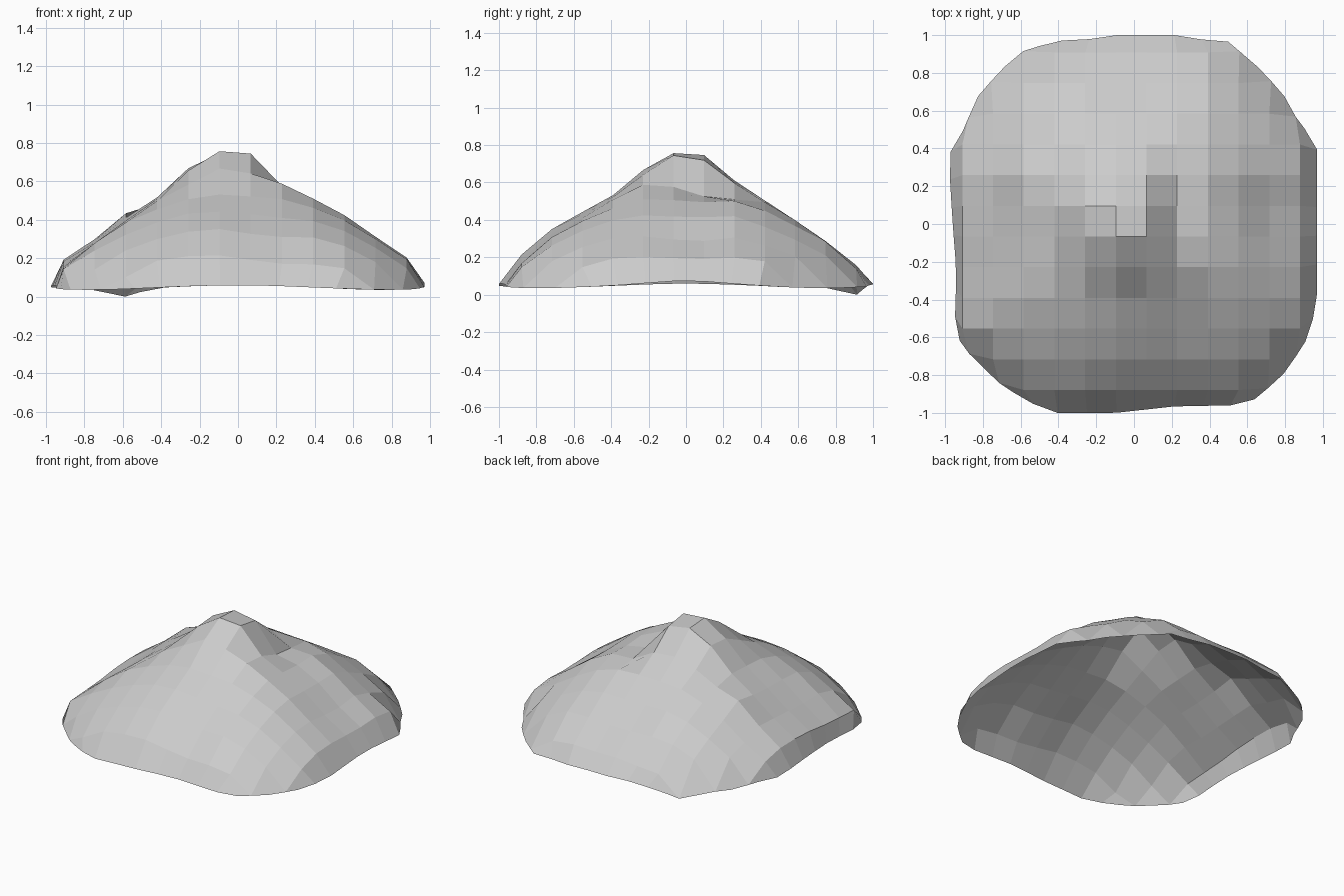
import bpy, bmesh, math

if "Cube" in bpy.data.objects:
    bpy.data.objects.remove(bpy.data.objects["Cube"])

# Ground outline, counter-clockwise from +x
OUTLINE = [(.97, 0), (.97, .42), (.86, .56), (.81, .66), (.68, .81), (.50, .965),
           (.37, .975), (.22, 1), (-.1, 1), (-.26, .975), (-.42, .97), (-.6, .91),
           (-.71, .81), (-.84, .66), (-.9, .5), (-.97, .42), (-.975, .25), (-.96, 0),
           (-.94, -.25), (-.95, -.58), (-.87, -.69), (-.7, -.855), (-.55, -.945),
           (-.42, -1), (-.1, -1), (.22, -.965), (.53, -.96), (.63, -.935),
           (.78, -.81), (.9, -.64), (.94, -.54), (.97, -.39)]
# Height against fraction of the distance to the outline
PROFILE = [(0, .765), (.12, .75), (.25, .625), (.41, .52), (.57, .43),
           (.73, .325), (.88, .21), (.94, .14), (1, .05)]
# Local bumps and hollows: x, y, height, radius
BUMPS = [(.225, .15, -.12, .14), (.25, -.07, -.05, .12), (-.27, .02, .085, .12),
         (-.59, .26, .03, .12), (.4, .3, .03, .12), (.3, -.5, -.02, .15),
         (-.05, -.23, .03, .1), (-.1, -.72, .02, .15), (0, .74, -.035, .25),
         (.74, .05, -.03, .2)]
STEP = .1625


def reach(x, y):
    """Distance from the centre to the outline in the direction (x, y)."""
    r = math.hypot(x, y)
    dx, dy = x / r, y / r
    for (ax, ay), (bx, by) in zip(OUTLINE, OUTLINE[1:] + OUTLINE[:1]):
        ca, cb = dx * ay - dy * ax, dx * by - dy * bx
        if ca <= 0 < cb and dx * (ax + bx) + dy * (ay + by) > 0:
            k = ca / (ca - cb)
            return math.hypot(ax + k * (bx - ax), ay + k * (by - ay))
    return 1


def height(t):
    for (a, ha), (b, hb) in zip(PROFILE, PROFILE[1:]):
        if t <= b:
            return ha + (hb - ha) * (t - a) / (b - a)
    return PROFILE[-1][1]


# Grid sheet, clamped to the outline and raised into a mound, open underneath
bm = bmesh.new()
grid, rim = {}, set()
for i in range(14):
    for j in range(14):
        x, y = (i - 6.5) * STEP - .015, (j - 6.5) * STEP + .015
        full, r = reach(x, y), math.hypot(x, y)
        t = r / full
        if t > .975:
            x, y = x * full / r, y * full / r
            z = .05 + .012 * math.cos(4 * math.atan2(y, x))
            z += .015 * math.exp(-((x - .97) ** 2 + y ** 2) / .06)
            z -= .04 * math.exp(-((x + .6) ** 2 + (y - .91) ** 2) / .012)
            rim.add((i, j))
        else:
            z = height(t)
            # the west and east shoulders stay fuller close to the rim
            z += max(0, math.cos(2 * math.atan2(y, x))) * max(0, t - .86) * .7
            z += sum(h * math.exp(-((x - bx) ** 2 + (y - by) ** 2) / s ** 2)
                     for bx, by, h, s in BUMPS)
        grid[i, j] = bm.verts.new((x, y, z))
for i in range(13):
    for j in range(13):
        keys = [(i, j), (i + 1, j), (i + 1, j + 1), (i, j + 1)]
        if not all(k in rim for k in keys):
            bm.faces.new([grid[k] for k in keys])
bmesh.ops.delete(bm, geom=[v for v in bm.verts if not v.link_faces], context='VERTS')
bmesh.ops.remove_doubles(bm, verts=bm.verts, dist=.015)
low = min(v.co.z for v in bm.verts)
for v in bm.verts:
    v.co.z -= low
mesh = bpy.data.meshes.new("mound")
bm.to_mesh(mesh)
bm.free()
bpy.context.collection.objects.link(bpy.data.objects.new("mound", mesh))
